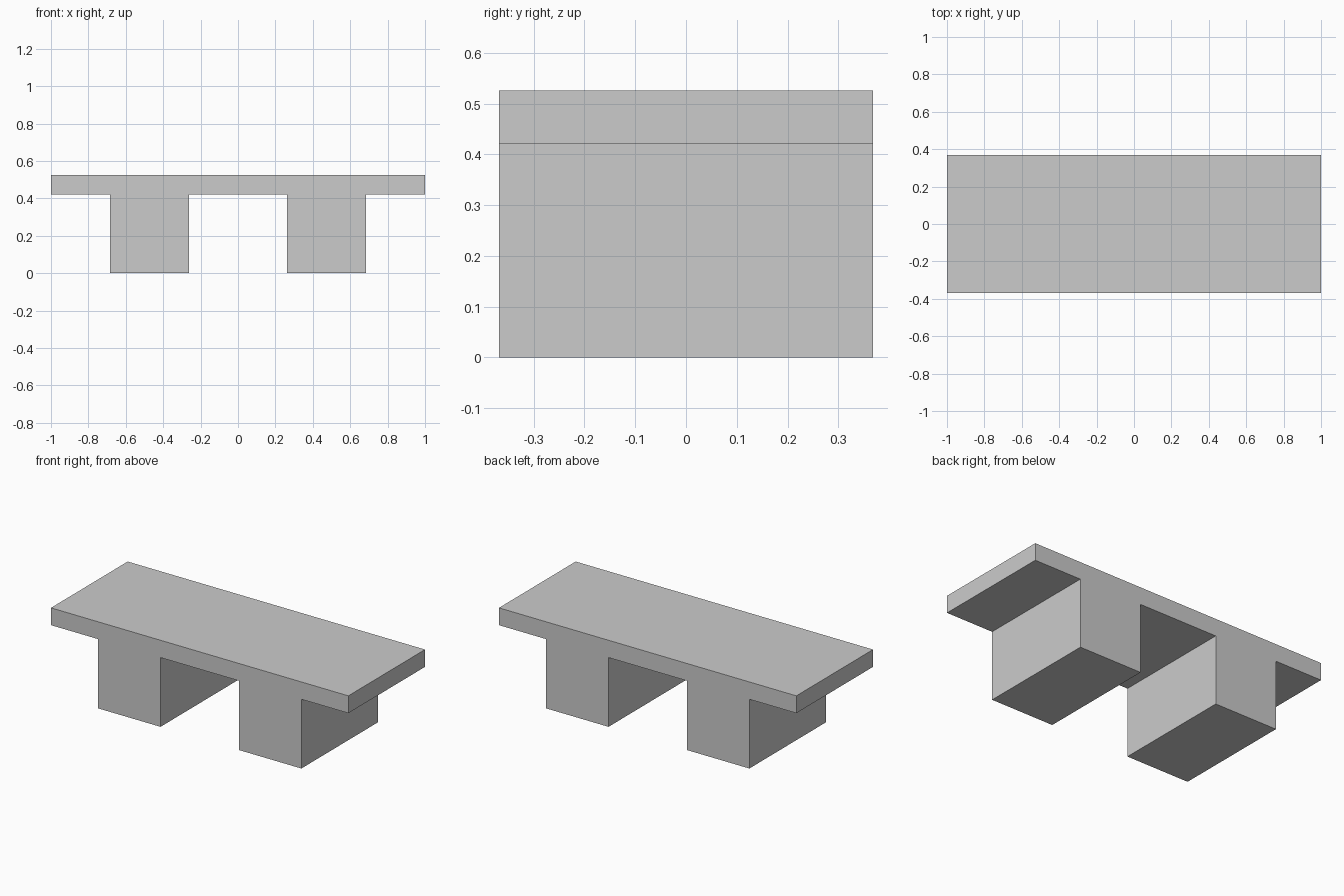
import bpy, bmesh

if "Cube" in bpy.data.objects:
    bpy.data.objects.remove(bpy.data.objects["Cube"])

U = 2 / 19            # design module: the bench is 19 modules long
HALF_DEPTH = 3.5 * U

# Right half of the front outline (x, z), from the inner leg top to the tabletop
half = [(2.5, 4), (2.5, 0), (6.5, 0), (6.5, 4), (9.5, 4), (9.5, 5)]
outline = half + [(-x, z) for x, z in reversed(half)]

# Slab and both legs as one solid, extruded front to back
bm = bmesh.new()
front = bm.faces.new([bm.verts.new((x * U, -HALF_DEPTH, z * U)) for x, z in outline])
result = bmesh.ops.extrude_face_region(bm, geom=[front])
back_verts = [g for g in result["geom"] if isinstance(g, bmesh.types.BMVert)]
bmesh.ops.translate(bm, verts=back_verts, vec=(0, 2 * HALF_DEPTH, 0))
bmesh.ops.recalc_face_normals(bm, faces=bm.faces)

mesh = bpy.data.meshes.new("bench")
bm.to_mesh(mesh)
bm.free()
bench = bpy.data.objects.new("bench", mesh)
bpy.context.collection.objects.link(bench)

# Plain grey finish
grey = bpy.data.materials.new("light grey")
grey.diffuse_color = (0.6, 0.6, 0.6, 1)
grey.use_nodes = True
grey.node_tree.nodes["Principled BSDF"].inputs["Base Color"].default_value = grey.diffuse_color
mesh.materials.append(grey)
